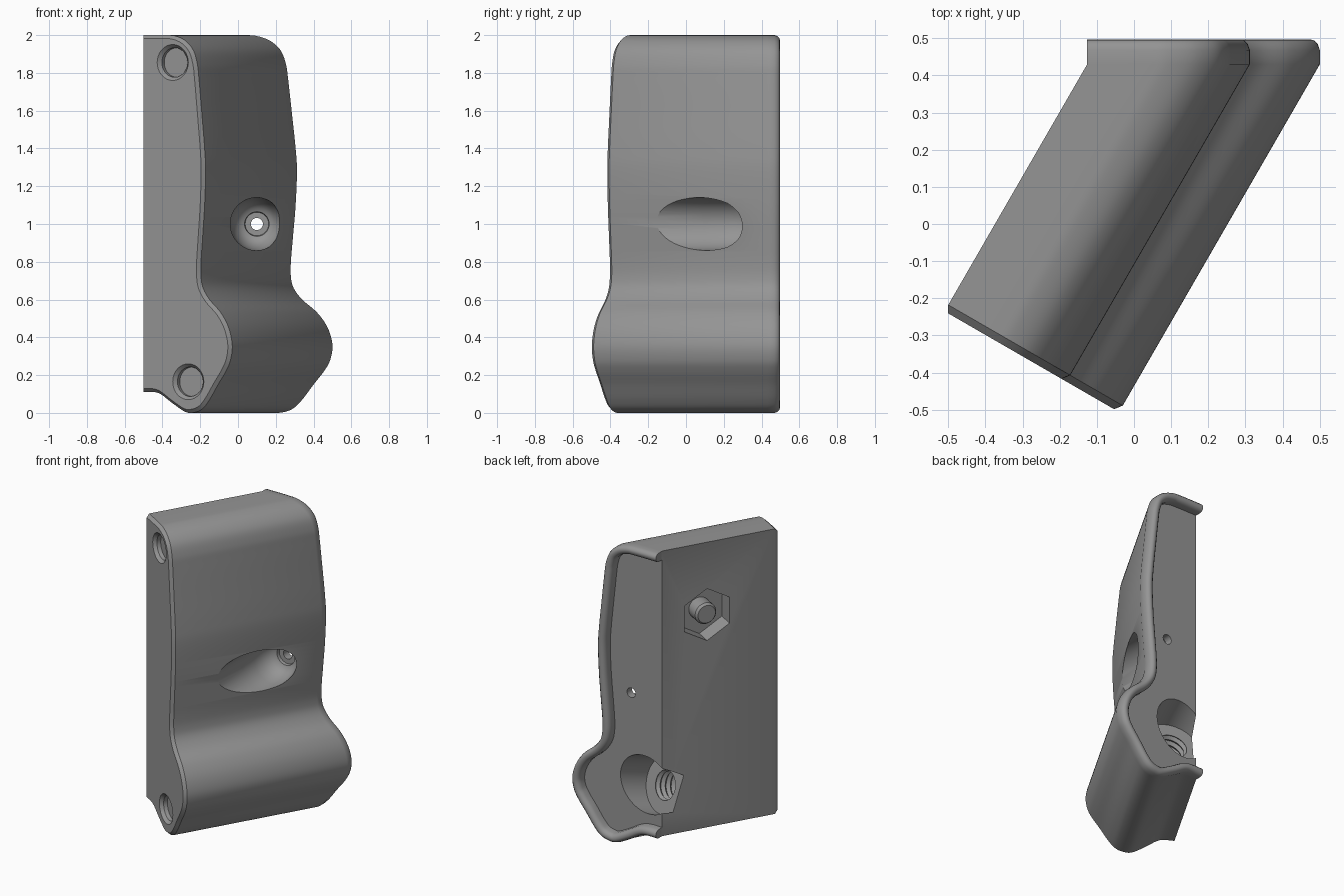
import bpy, bmesh, math
from mathutils import Vector

if "Cube" in bpy.data.objects:
    bpy.data.objects.remove(bpy.data.objects["Cube"])

grey = bpy.data.materials.new("mid_grey")
grey.diffuse_color = (0.3, 0.3, 0.3, 1)
grey.use_nodes = True
grey.node_tree.nodes["Principled BSDF"].inputs["Base Color"].default_value = grey.diffuse_color

C30 = math.sqrt(3) / 2
ORIGIN = Vector((-0.51, -0.235, 0))      # left corner of the front face
ACROSS = Vector((C30, -0.5, 0))          # along the front face
DEPTH = Vector((0.5, C30, 0))            # sweep direction
LEFT, FLOOR_Y = -0.126, 0.43             # left edge and level of the rear recess


def spline(pts, steps=6):
    """Catmull-Rom curve through the points."""
    p = [Vector(q) for q in pts]
    p = [2 * p[0] - p[1]] + p + [2 * p[-1] - p[-2]]
    out = []
    for i in range(1, len(p) - 2):
        a, b, c, d = p[i - 1:i + 3]
        for s in range(steps):
            t = s / steps
            out.append(0.5 * (2 * b + (c - a) * t + (2 * a - 5 * b + 4 * c - d) * t * t
                              + (3 * b - a - 3 * c + d) * t ** 3))
    return out + [p[-2]]


def inset(path, dist):
    """Move an open profile inwards, keeping its ends on the left edge."""
    out, n = [], len(path)
    for i, p in enumerate(path):
        t = (path[min(i + 1, n - 1)] - path[max(i - 1, 0)]).normalized()
        out.append(p + Vector((t.y, -t.x)) * dist)
    for i in (0, -1):
        out[i].x = LEFT
    return out


# Wavy outline, from top left round to bottom left
outline = spline([
    (LEFT, 2), (0.03, 2), (0.10, 1.995), (0.17, 1.97), (0.225, 1.92), (0.253, 1.85),
    (0.265, 1.77), (0.285, 1.59), (0.305, 1.4), (0.312, 1.28), (0.305, 1.1), (0.29, 0.92),
    (0.28, 0.8), (0.28, 0.72), (0.295, 0.66), (0.34, 0.6), (0.42, 0.53), (0.475, 0.45),
    (0.5, 0.36), (0.488, 0.28), (0.455, 0.22), (0.40, 0.15), (0.34, 0.07), (0.29, 0.022),
    (0.23, 0.002), (0.17, 0.005), (0.075, 0.053), (0, 0.097), (-0.05, 0.11), (LEFT, 0.11)])

bm = bmesh.new()


def front_ring(v, dist, edge=0):
    ring = []
    for p in inset(outline, dist):
        u = max((p.x - LEFT) * C30, edge)
        ring.append(bm.verts.new(ORIGIN + ACROSS * u + DEPTH * v + Vector((0, 0, p.y))))
    return ring


def rear_ring(y, dist):
    return [bm.verts.new((p.x, y, p.y)) for p in inset(outline, dist)]


# Body: chamfered front, slanted sweep, rounded rear rim and recess floor
rings = [front_ring(0, 0.018, 0.01), front_ring(0.02, 0), rear_ring(FLOOR_Y, 0)]
rings += [rear_ring(y, d) for y, d in (
    (0.468, 0), (0.485, 0.006), (0.495, 0.017), (0.497, 0.028), (0.494, 0.041),
    (0.484, 0.052), (0.468, 0.058), (FLOOR_Y, 0.058))]
for a, b in zip(rings, rings[1:]):
    for i in range(len(a) - 1):
        bm.faces.new((a[i], a[i + 1], b[i + 1], b[i]))
A, B, C, G = rings[0], rings[1], rings[2], rings[-1]
bm.faces.new(A)
bm.faces.new(G)
bm.faces.new((A[0], A[-1], B[-1], B[0]))
bm.faces.new((B[0], C[0], G[0], G[-1], C[-1], B[-1]))
for end in (0, -1):
    bm.faces.new([r[end] for r in rings[2:]])
bmesh.ops.recalc_face_normals(bm, faces=bm.faces)
mesh = bpy.data.meshes.new("bracket_body")
bm.to_mesh(mesh)
bm.free()
body = bpy.data.objects.new("bracket_body", mesh)
bpy.context.collection.objects.link(body)
mesh.materials.append(grey)


def lathe(name, profile, origin, axis, segs=48):
    """Closed solid from (radius, distance) pairs along an axis."""
    axis = Vector(axis).normalized()
    side = axis.cross(Vector((0, 0, 1))).normalized()
    up = side.cross(axis)
    b = bmesh.new()
    loops = []
    for r, t in profile:
        loops.append([b.verts.new(Vector(origin) + axis * t
                      + (up * math.cos(k * math.tau / segs)
                         + side * math.sin(k * math.tau / segs)) * r) for k in range(segs)])
    for p, q in zip(loops, loops[1:]):
        for k in range(segs):
            j = (k + 1) % segs
            b.faces.new((p[k], p[j], q[j], q[k]))
    b.faces.new(loops[0])
    b.faces.new(loops[-1])
    bmesh.ops.recalc_face_normals(b, faces=b.faces)
    me = bpy.data.meshes.new(name)
    b.to_mesh(me)
    b.free()
    ob = bpy.data.objects.new(name, me)
    bpy.context.collection.objects.link(ob)
    me.materials.append(grey)
    return ob


def cut(tool):
    tool.hide_render = True
    mod = body.modifiers.new("cut", 'BOOLEAN')
    mod.operation, mod.solver, mod.object = 'DIFFERENCE', 'EXACT', tool
    bpy.context.view_layer.objects.active = body
    bpy.ops.object.modifier_apply(modifier=mod.name)
    bpy.data.objects.remove(tool)


# Shallow round pockets on the front face
for u, z in ((0.19, 1.855), (0.285, 0.165)):
    cut(lathe("pocket_cutter", [(0.115, -0.02), (0.095, 0), (0.078, 0.02), (0.078, 0.045)],
              ORIGIN + ACROSS * u + Vector((0, 0, z)), DEPTH))

# Scoop in the wavy side with a screw hole through to the recess
cut(lathe("scoop_cutter", [(0.142, -0.6), (0.14, 0.1), (0.138, 0.22), (0.128, 0.28),
                           (0.108, 0.325), (0.085, 0.35), (0.065, 0.358), (0.062, 0.378)],
          (0.1, 0, 1), (0, 1, 0)))
cut(lathe("screw_hole_cutter", [(0.032, 0.3), (0.032, 0.46)], (0.1, 0, 1), (0, 1, 0), 24))

# Slanted bore in the recess, leading to a threaded hole
bore_at, bore_axis = Vector((-0.01, FLOOR_Y, 0.42)), Vector((-0.26, -0.8, -0.255))
cut(lathe("bore_cutter", [(0.18, -0.3), (0.18, 0.15)], bore_at, bore_axis))
thread = [(0.085 + 0.015 * (k % 2), 0.14 + 0.02 * k) for k in range(16)]
cut(lathe("thread_cutter", thread, bore_at, bore_axis, 32))

# Hexagonal nut pocket on the flat side, with a stud end inside it
hex_at = ORIGIN + DEPTH * 0.47 + Vector((0, 0, 1.52))
cut(lathe("nut_pocket_cutter", [(0.172, -0.05), (0.172, 0.11)], hex_at, ACROSS, 6))
stud = lathe("stud_end", [(0.07, 0.13), (0.07, 0.02), (0.058, 0.005)], hex_at, ACROSS, 32)

# Smooth shading with sharp edges kept
for ob in (body, stud):
    bpy.ops.object.select_all(action='DESELECT')
    ob.select_set(True)
    bpy.context.view_layer.objects.active = ob
    bpy.ops.object.shade_smooth_by_angle(angle=math.radians(32))
